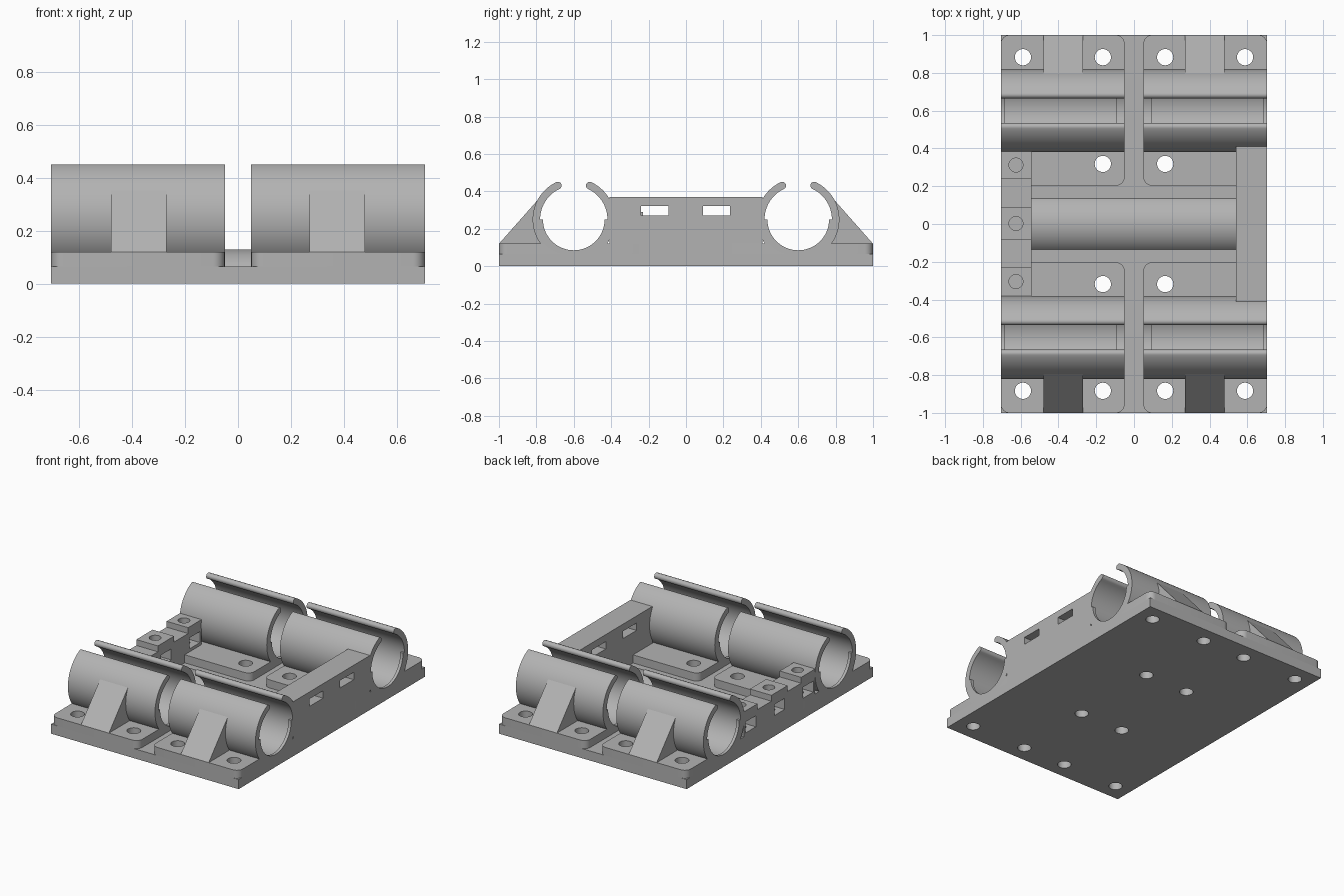
import bpy, bmesh
from math import sin, cos, pi, radians, atan2, sqrt
from mathutils import Vector

if "Cube" in bpy.data.objects:
    bpy.data.objects.remove(bpy.data.objects["Cube"])

grey = bpy.data.materials.new("plain_grey")
grey.use_nodes = True
COLOUR = (0.45, 0.45, 0.45, 1)
grey.diffuse_color = COLOUR
grey.node_tree.nodes["Principled BSDF"].inputs["Base Color"].default_value = COLOUR

# Main dimensions
W, L = 0.705, 1.0            # half width, half length
GAP = 0.05                   # half width of the central channel
FLOOR, PAD = 0.065, 0.12     # slab top, pad top
TY, TZ = 0.6, 0.25           # tube axis
R_OUT, R_IN, R_STOP = 0.22, 0.18, 0.165


def prism(name, profile, axis, lo, hi):
    """Extrude a closed profile: axis 'x' takes (y, z) points, 'z' takes (x, y)."""
    def place(p, t):
        return (t, p[0], p[1]) if axis == 'x' else (p[0], p[1], t)
    bm = bmesh.new()
    face = bm.faces.new([bm.verts.new(place(p, lo)) for p in profile])
    ext = bmesh.ops.extrude_face_region(bm, geom=[face])
    moved = [v for v in ext["geom"] if isinstance(v, bmesh.types.BMVert)]
    bmesh.ops.translate(bm, verts=moved, vec=Vector(place((0, 0), hi - lo)))
    bmesh.ops.recalc_face_normals(bm, faces=bm.faces)
    mesh = bpy.data.meshes.new(name)
    bm.to_mesh(mesh)
    bm.free()
    mesh.materials.append(grey)
    obj = bpy.data.objects.new(name, mesh)
    bpy.context.collection.objects.link(obj)
    return obj


def arc(cx, cy, r, a, b, n):
    return [(cx + r * cos(a + (b - a) * i / n), cy + r * sin(a + (b - a) * i / n))
            for i in range(n + 1)]


def circle(cx, cy, r, n=32):
    return arc(cx, cy, r, 0, 2 * pi, n)[:-1]


def rect(x0, x1, y0, y1):
    return [(x0, y0), (x1, y0), (x1, y1), (x0, y1)]


def rounded(x0, x1, y0, y1, r):
    corners = [(x1 - r, y1 - r), (x0 + r, y1 - r), (x0 + r, y0 + r), (x1 - r, y0 + r)]
    return [p for i, (x, y) in enumerate(corners)
            for p in arc(x, y, r, i * pi / 2, (i + 1) * pi / 2, 8)]


def select(obj):
    bpy.ops.object.select_all(action='DESELECT')
    obj.select_set(True)
    bpy.context.view_layer.objects.active = obj


def cut(obj, cutters):
    for c in cutters:
        select(obj)
        mod = obj.modifiers.new("cut", 'BOOLEAN')
        mod.operation, mod.solver, mod.object = 'DIFFERENCE', 'EXACT', c
        bpy.ops.object.modifier_apply(modifier=mod.name)
        bpy.data.objects.remove(c)


def smooth(obj):
    select(obj)
    bpy.ops.object.shade_smooth_by_angle(angle=radians(30))


def hole(x, y, r=0.043, lo=-0.1, hi=0.5):
    return prism("hole_cutter", circle(x, y, r), 'z', lo, hi)


# Base slab with bolt holes
slab = prism("base_slab", rect(-W, W, -L, L), 'z', 0, FLOOR)
spots = [(0.165, 0.318), (0.165, 0.883), (0.588, 0.883)]
cut(slab, [hole(sx * x, sy * y) for x, y in spots for sx in (1, -1) for sy in (1, -1)])
smooth(slab)

# Low rounded hump across the middle
hump_r = 0.173
hump_z = 0.13 - hump_r
edge = atan2(FLOOR - 0.005 - hump_z, 0.137)
hump = prism("centre_hump", arc(0, hump_z, hump_r, edge, pi - edge, 20), 'x', -0.55, 0.55)
smooth(hump)

# Open clip cross-section with rounded lips
r_mid, r_lip = (R_OUT + R_IN) / 2, (R_OUT - R_IN) / 2
tip = atan2(sqrt(r_mid ** 2 - 0.085 ** 2), 0.085)      # angle of the right lip


def clip_profile(cy):
    start, end = pi - tip, 2 * pi + tip
    pts = arc(cy, TZ, R_OUT, start, end, 72)
    pts += arc(cy + r_mid * cos(end), TZ + r_mid * sin(end), r_lip, end, end + pi, 10)[1:-1]
    pts += arc(cy, TZ, R_IN, end, start, 72)
    pts += arc(cy + r_mid * cos(start), TZ + r_mid * sin(start), r_lip,
               start + pi, start + 2 * pi, 10)[1:-1]
    return pts


# Four corner stations: pad, clip, end stops and gusset
for sx, side in ((1, "right"), (-1, "left")):
    for sy, end in ((1, "back"), (-1, "front")):
        tag = f"{end}_{side}"
        cy = sy * TY
        x0, x1 = sorted((sx * GAP, sx * W))
        y0, y1 = sorted((sy * 0.203, sy * L))

        pad = prism("pad_" + tag, rounded(x0, x1, y0, y1, 0.045), 'z', FLOOR, PAD)
        cutters = [hole(sx * x, sy * y) for x, y in spots]
        cutters.append(prism("bore_cutter", circle(cy, TZ, R_IN + 0.01, 72), 'x', x0 - 0.02, x1 + 0.02))
        cut(pad, cutters)
        smooth(pad)

        smooth(prism("clip_" + tag, clip_profile(cy), 'x', x0, x1))

        ring = arc(cy, TZ, R_IN + 0.005, pi, 2 * pi, 36) + arc(cy, TZ, R_STOP, 2 * pi, pi, 36)
        for name, a, b in (("inner_stop_", GAP, 0.093), ("outer_stop_", 0.685, W)):
            lo, hi = sorted((sx * a, sx * b))
            smooth(prism(name + tag, ring, 'x', lo, hi))

        gx0, gx1 = sorted((sx * 0.27, sx * 0.48))
        wedge = [(L, PAD), (0.79, 0.357), (0.785, 0.25), (0.775, 0.1), (L, 0.1)]
        prism("gusset_" + tag, [(sy * y, z) for y, z in wedge], 'x', gx0, gx1)

# Tall side wall with two strap slots
wall = prism("slotted_wall", rect(-0.41, 0.41, FLOOR, 0.37), 'x', 0.54, W)
cut(wall, [prism("slot_cutter", rect(c - 0.073, c + 0.073, 0.272, 0.322), 'x', 0.4, 0.9)
           for c in (-0.167, 0.163)])

# Low side wall carrying three screw blocks with nut slots
outline = [(-0.38, FLOOR), (0.385, FLOOR), (0.385, 0.29), (0.24, 0.29), (0.24, 0.25),
           (0.09, 0.25), (0.09, 0.29), (-0.085, 0.29), (-0.085, 0.25),
           (-0.23, 0.25), (-0.23, 0.29), (-0.38, 0.29)]
blocks = prism("screw_blocks", outline, 'x', -W, -0.543)
for y in (-0.305, 0.003, 0.312):
    cut(blocks, [prism("nut_cutter", rect(y - 0.055, y + 0.055, 0.14, 0.215), 'x', -0.8, -0.4),
                 hole(-0.625, y, 0.037, 0.1)])
smooth(blocks)
